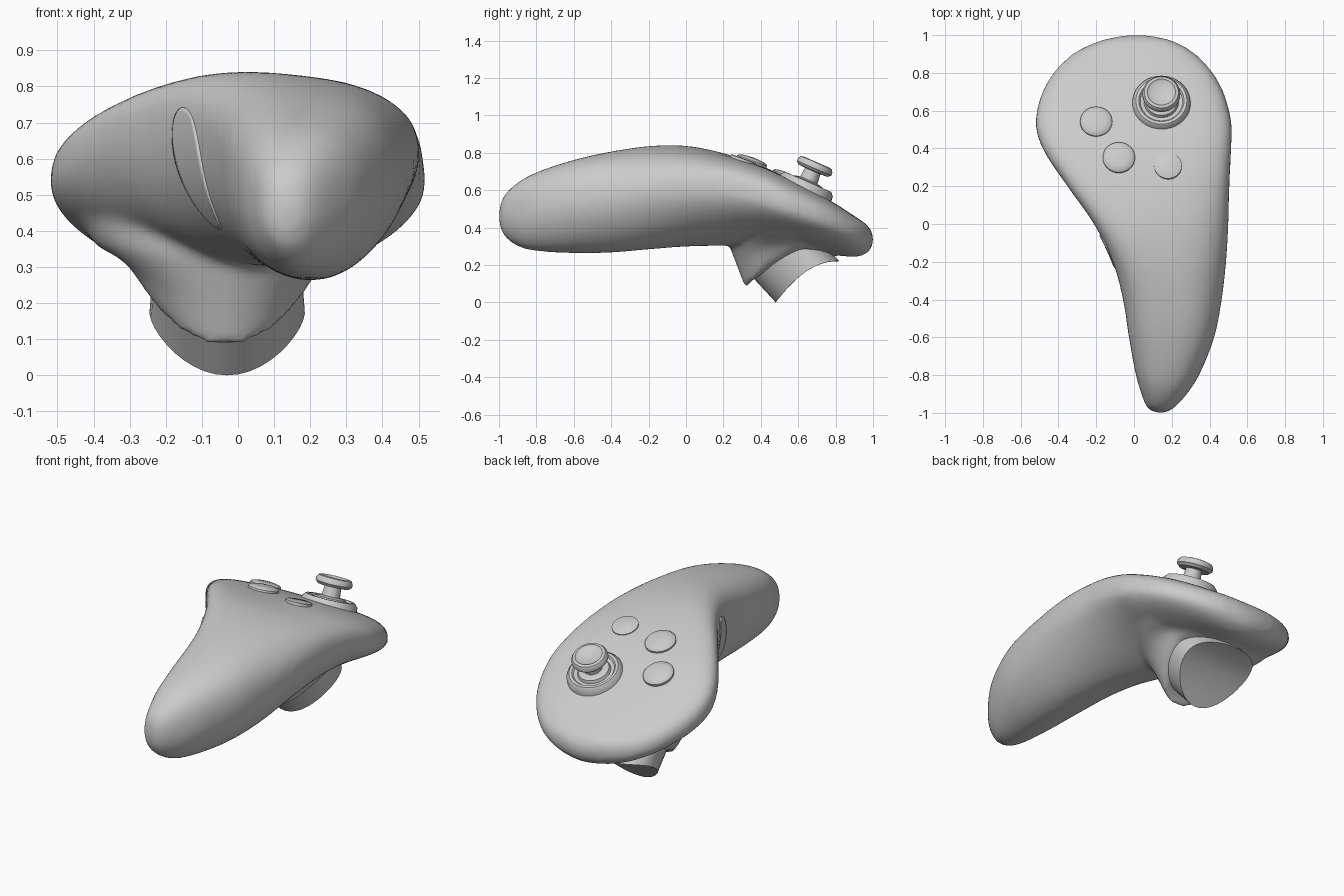
import bpy, bmesh, math
from mathutils import Vector, Matrix

cube = bpy.data.objects.get("Cube")
if cube:
    bpy.data.objects.remove(cube)

grey = bpy.data.materials.new("light_grey_plastic")
grey.use_nodes = True
grey.diffuse_color = (0.6, 0.6, 0.6, 1)
grey.node_tree.nodes["Principled BSDF"].inputs["Base Color"].default_value = (0.6, 0.6, 0.6, 1)


def skin(bm, rings):
    """Bridge closed rings of points and cap both ends."""
    loops = [[bm.verts.new(p) for p in ring] for ring in rings]
    n = len(loops[0])
    faces = []
    for a, b in zip(loops, loops[1:]):
        for i in range(n):
            j = (i + 1) % n
            faces.append(bm.faces.new((a[i], a[j], b[j], b[i])))
    faces.append(bm.faces.new(loops[0][::-1]))
    faces.append(bm.faces.new(loops[-1]))
    bmesh.ops.recalc_face_normals(bm, faces=faces)


def finish(bm, name):
    mesh = bpy.data.meshes.new(name)
    bm.to_mesh(mesh)
    bm.free()
    mesh.materials.append(grey)
    obj = bpy.data.objects.new(name, mesh)
    bpy.context.collection.objects.link(obj)
    return obj


def soften(obj, degrees):
    bpy.ops.object.select_all(action='DESELECT')
    obj.select_set(True)
    bpy.context.view_layer.objects.active = obj
    bpy.ops.object.shade_smooth_by_angle(angle=math.radians(degrees))


def angles(n):
    return [2 * math.pi * i / n for i in range(n)]


def power(v, e):
    return math.copysign(abs(v) ** e, v)


def hermite(rows, y):
    """Smoothly interpolate the section table at y."""
    k = max(i for i in range(len(rows) - 1) if rows[i][0] <= y)
    a, b = rows[k], rows[k + 1]
    p, q = rows[max(k - 1, 0)], rows[min(k + 2, len(rows) - 1)]
    h = b[0] - a[0]
    t = (y - a[0]) / h
    out = []
    for c in range(1, len(a)):
        ma = (b[c] - p[c]) / (b[0] - p[0]) * h
        mb = (q[c] - a[c]) / (q[0] - a[0]) * h
        out.append(a[c] * (1 + 2 * t) * (1 - t) ** 2 + ma * t * (1 - t) ** 2
                   + b[c] * t * t * (3 - 2 * t) + mb * t * t * (t - 1))
    return out


# Shell sections: y, x min, x max, top, bottom, widest height at -x and at +x
SECTIONS = [
    (-1, .12, .16, .49, .43, .46, .46),
    (-.98, .075, .205, .56, .365, .46, .46),
    (-.9, .04, .28, .64, .3, .48, .47),
    (-.8, .01, .345, .695, .275, .51, .5),
    (-.6, -.027, .425, .763, .263, .56, .53),
    (-.4, -.058, .465, .81, .266, .61, .56),
    (-.2, -.113, .488, .838, .283, .66, .59),
    (0, -.212, .5, .837, .298, .69, .6),
    (.2, -.353, .505, .798, .303, .66, .59),
    (.4, -.485, .515, .732, .31, .58, .55),
    (.55, -.522, .515, .662, .3, .52, .5),
    (.75, -.46, .45, .557, .265, .44, .43),
    (.9, -.325, .325, .462, .242, .37, .37),
    (.975, -.165, .19, .407, .268, .34, .34),
    (1, -.04, .07, .36, .31, .335, .335),
]


def section(y):
    xl, xr, top, bottom, zl, zr = hermite(SECTIONS, y)
    head = min(max((y + .3) / .6, 0), 1)
    lean = math.exp(-((y + .1) / .38) ** 2)
    ring = []
    for t in angles(48):
        upper = math.sin(t) >= 0
        # The -x shoulder of the grip is squarer and higher than the +x one
        if upper:
            n = 2.5 + head - .25 * lean * math.cos(t)
        else:
            n = 2 - .3 * head - .2 * (1 - head) * math.cos(t)
        u, f = power(math.cos(t), 2 / n), abs(math.sin(t)) ** (2 / n)
        mid = zl + (zr - zl) * (u + 1) / 2
        edge = top - .037 * lean * (u + .3) if upper else bottom
        ring.append(((xl + xr) / 2 + u * (xr - xl) / 2, y, mid + (edge - mid) * f))
    return ring


def tilted_ring(x, rx, front, back, bend=0, r=1, taper=0):
    """Oval between a front and a back (y, z) point, arched upwards by bend."""
    cy, cz = (front[0] + back[0]) / 2, (front[1] + back[1]) / 2
    vy, vz = (back[0] - front[0]) / 2, (back[1] - front[1]) / 2
    return [(x + rx * r * math.cos(t) * (1 + taper * math.sin(t)), cy + vy * r * math.sin(t),
             cz + vz * r * math.sin(t) + bend * (1 - (r * math.sin(t)) ** 2))
            for t in angles(40)]


# Shell: grip and head, fused with the trigger housing
bm = bmesh.new()
steps = [-math.cos(math.pi * i / 56) for i in range(57)]
skin(bm, [section(y) for y in steps])
skin(bm, [tilted_ring(0, .435, (.22, .46), (.92, .38)),
          tilted_ring(-.03, .36, (.22, .33), (.89, .3), .04),
          tilted_ring(-.035, .285, (.27, .2), (.86, .275), .09),
          tilted_ring(-.035, .238, (.317, .075), (.84, .25), .12)])
body = finish(bm, "controller_shell")
remesh = body.modifiers.new("fuse", 'REMESH')
remesh.mode = 'VOXEL'
remesh.voxel_size = .018
smooth = body.modifiers.new("blend", 'SMOOTH')
smooth.factor = .5
smooth.iterations = 8
graph = bpy.context.evaluated_depsgraph_get()
fused = bpy.data.meshes.new_from_object(body.evaluated_get(graph))
body.modifiers.clear()
body.data = fused
if not fused.materials:
    fused.materials.append(grey)
soften(body, 60)
bpy.context.view_layer.update()

# Trigger with a hollowed finger face, slightly narrower at its tip
bm = bmesh.new()
skin(bm, [tilted_ring(-.03, .205, (.36, .13), (.7, .35), .06)]
     + [tilted_ring(-.03, .215, (.48, 0), (.82, .22), .06, r, .06) for r in (1, .75, .5, .25, .02)])
soften(finish(bm, "trigger"), 35)


def lathe(name, x, y, profile, tilt):
    """Turn a (radius, height) profile on the shell's upper face."""
    hit, spot, normal, face = body.ray_cast(Vector((x, y, 2)), Vector((0, 0, -1)))
    place = Matrix.Translation(spot) @ Matrix.Rotation(math.radians(-tilt), 4, 'X')
    bm = bmesh.new()
    skin(bm, [[place @ Vector((r * math.cos(t), r * math.sin(t), h)) for t in angles(36)]
              for r, h in profile])
    soften(finish(bm, name), 40)


# Face buttons: two domes and one nearly flush disc
DOME = [(.085, -.03), (.085, .009), (.078, .017), (.05, .024), (.002, .027)]
lathe("upper_face_button", -.2, .54, DOME, 24)
lathe("lower_face_button", -.08, .35, DOME, 20)
lathe("menu_button", .18, .307, [(.073, -.02), (.073, .008), (.068, .011), (.002, .012)], 20)

# Thumbstick: collar, socket, stem and dished cap
lathe("thumbstick", .145, .64,
      [(.157, -.04), (.153, .012), (.135, .032), (.12, .032), (.112, .022), (.092, .018),
       (.085, .034), (.05, .042), (.045, .095), (.085, .097), (.1, .112), (.1, .128),
       (.09, .143), (.075, .147), (.065, .138), (.002, .135)], 23.5)

# Side grip button: a leaf-shaped pad wrapped onto the inner side of the grip
hit, spot, normal, face = body.ray_cast(Vector((-.125, -2, .565)), Vector((0, 1, 0)))
turn = normal.to_track_quat('Z', 'Y').to_matrix().to_4x4()
place = Matrix.Translation(spot) @ turn @ Matrix.Rotation(math.radians(16), 4, 'Z')
bm = bmesh.new()
bmesh.ops.create_grid(bm, x_segments=12, y_segments=24, size=1)
for v in bm.verts:
    a, b = v.co.x, v.co.y
    v.co = place @ Vector((.09 * a * math.sqrt(1 - b * b / 2), .19 * b * math.sqrt(1 - a * a / 2), 0))
pad = finish(bm, "side_grip_button")
wrap = pad.modifiers.new("wrap", 'SHRINKWRAP')
wrap.target = body
wrap.wrap_method = 'NEAREST_SURFACEPOINT'
wrap.wrap_mode = 'ABOVE_SURFACE'
wrap.offset = .006
thick = pad.modifiers.new("thickness", 'SOLIDIFY')
thick.thickness = .016
thick.offset = -1
soften(pad, 40)
bpy.ops.object.select_all(action='DESELECT')
